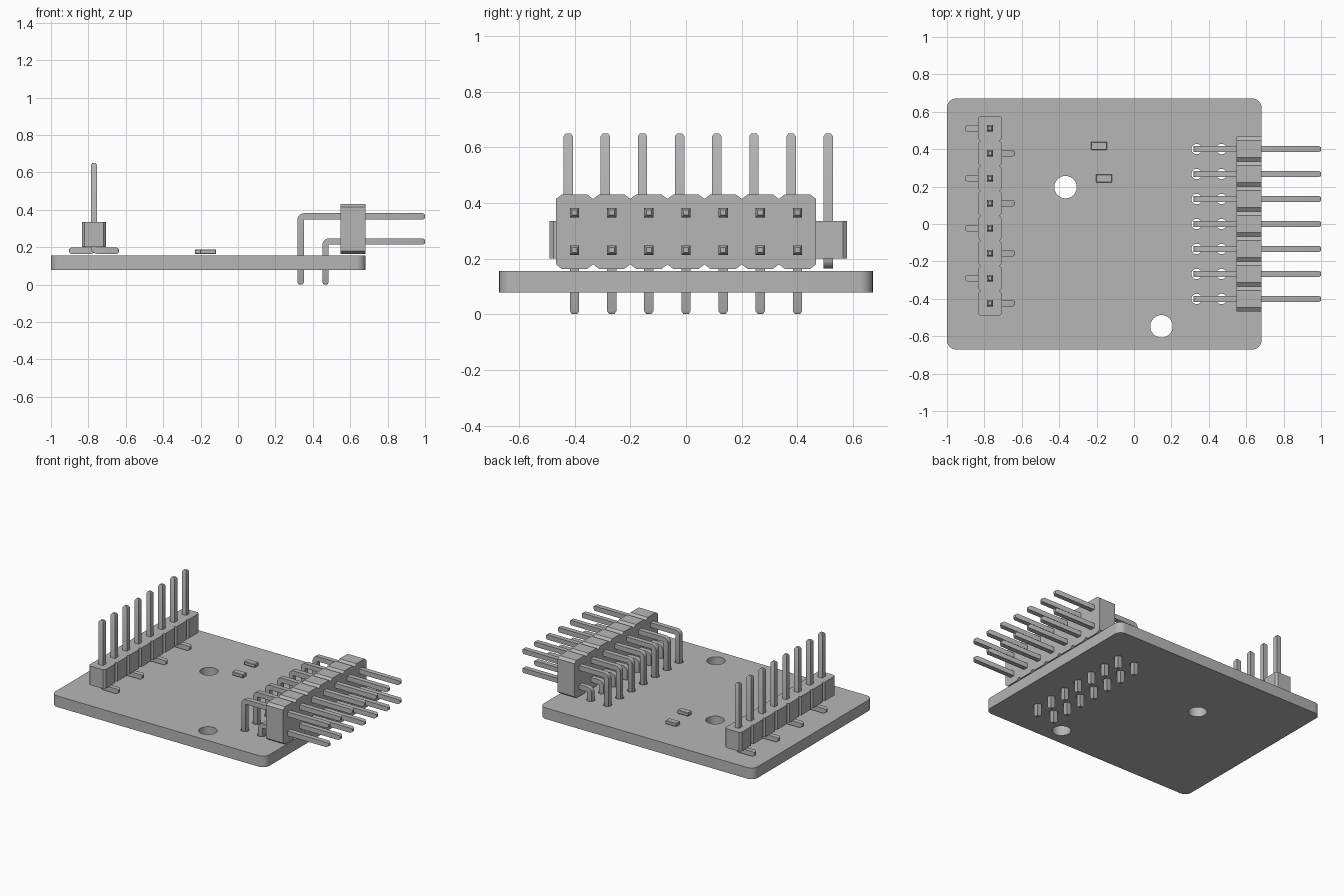
import bpy
import bmesh
import math
from mathutils import Matrix, Vector

cube = bpy.data.objects.get("Cube")
if cube:
    bpy.data.objects.remove(cube, do_unlink=True)

PITCH = 0.1335
PIN = 0.0168          # half width of a square pin
BOARD_LOW, BOARD_TOP = 0.077, 0.156

grey = bpy.data.materials.new("plain_grey")
grey.use_nodes = True
colour = (0.47, 0.47, 0.47, 1)
grey.diffuse_color = colour
grey.node_tree.nodes["Principled BSDF"].inputs["Base Color"].default_value = colour


def finish(name, bm, smooth=False):
    bmesh.ops.recalc_face_normals(bm, faces=bm.faces)
    mesh = bpy.data.meshes.new(name)
    bm.to_mesh(mesh)
    bm.free()
    mesh.materials.append(grey)
    obj = bpy.data.objects.new(name, mesh)
    bpy.context.collection.objects.link(obj)
    if smooth:
        smooth_edges(obj)
    return obj


def smooth_edges(obj):
    bpy.ops.object.select_all(action="DESELECT")
    obj.select_set(True)
    bpy.context.view_layer.objects.active = obj
    bpy.ops.object.shade_smooth_by_angle(angle=math.radians(35))


def prism(name, outline, depth, matrix):
    """Extrude a flat outline along its local z, then place it."""
    bm = bmesh.new()
    face = bm.faces.new([bm.verts.new((u, v, 0)) for u, v in outline])
    top = bmesh.ops.extrude_face_region(bm, geom=[face])["geom"]
    moved = [g for g in top if isinstance(g, bmesh.types.BMVert)]
    bmesh.ops.translate(bm, vec=(0, 0, depth), verts=moved)
    bm.transform(matrix)
    return finish(name, bm)


def header_outline(count, half, cut_u, cut_v):
    """Row of chamfered segments joined end to end along u."""
    side = []
    for i in range(count):
        a = (i - count / 2) * PITCH
        b = a + PITCH
        side += [(a, half - cut_v), (a + cut_u, half), (b - cut_u, half)]
    side.append((count * PITCH / 2, half - cut_v))
    return side + [(u, -v) for u, v in reversed(side)]


def bent_pin(name, start, corner, end, radius, taper_end):
    """Sweep a square section round one bend in the xz plane."""
    start, corner, end = Vector(start), Vector(corner), Vector(end)
    d1, d2 = (corner - start).normalized(), (end - corner).normalized()
    rings = [(start, d1, 0.55), (start + d1 * 0.011, d1, 1)]
    centre = corner - d1 * radius + d2 * radius
    for i in range(7):
        t = i / 6 * math.pi / 2
        point = centre - d2 * radius * math.cos(t) + d1 * radius * math.sin(t)
        rings.append((point, d1 * math.cos(t) + d2 * math.sin(t), 1))
    rings += [(end - d2 * 0.011, d2, 1), (end, d2, taper_end)]
    bm = bmesh.new()
    across = Vector((0, 1, 0))
    loops = []
    for point, direction, size in rings:
        n = direction.cross(across) * PIN * size
        w = across * PIN * size
        loops.append([bm.verts.new(point + p) for p in (n + w, n - w, -n - w, w - n)])
    for a, b in zip(loops, loops[1:]):
        for k in range(4):
            bm.faces.new((a[k], a[(k + 1) % 4], b[(k + 1) % 4], b[k]))
    bm.faces.new(loops[0])
    bm.faces.new(loops[-1])
    return finish(name, bm, smooth=True)


# Positions of the right-angle pin columns and rows
columns = [(i - 3) * PITCH for i in range(7)]
rows = [("upper", 0.335, 0.365), ("lower", 0.468, 0.23)]

# Circuit board with rounded corners
x0, x1, half_y, corner_r = -1.0, 0.682, 0.671, 0.05
outline = []
for q, (cx, cy) in enumerate([(x1, half_y), (x0, half_y), (x0, -half_y), (x1, -half_y)]):
    cx -= math.copysign(corner_r, cx)
    cy -= math.copysign(corner_r, cy)
    for s in range(9):
        t = (q + s / 8) * math.pi / 2
        outline.append((cx + corner_r * math.cos(t), cy + corner_r * math.sin(t)))
board = prism("circuit_board", outline, BOARD_TOP - BOARD_LOW,
              Matrix.Translation((0, 0, BOARD_LOW)))

# Drill cutter for mounting and pin holes
holes = [(-0.366, 0.197, 0.06, 40), (0.147, -0.547, 0.06, 40)]
holes += [(x, y, 0.028, 20) for _, x, _ in rows for y in columns]
bm = bmesh.new()
for x, y, r, sides in holes:
    bmesh.ops.create_cone(bm, cap_ends=True, segments=sides, radius1=r, radius2=r,
                          depth=0.3, matrix=Matrix.Translation((x, y, 0.115)))
cutter = finish("hole_cutter", bm)
cutter.hide_render = True
cutter.hide_set(True)
drill = board.modifiers.new("holes", "BOOLEAN")
drill.operation = "DIFFERENCE"
drill.solver = "EXACT"
drill.object = cutter
bpy.context.view_layer.objects.active = board
bpy.ops.object.modifier_apply(modifier=drill.name)
bpy.data.objects.remove(cutter, do_unlink=True)
smooth_edges(board)

# Right-angle header body: u runs along y, v along z, depth along x
to_side = Matrix(((0, 0, 1, 0.549), (1, 0, 0, 0), (0, 1, 0, 0.2965), (0, 0, 0, 1)))
prism("angled_header_body", header_outline(7, PITCH, 0.021, 0.016), PITCH, to_side)

# Right-angle pins
for row, x, z in rows:
    for i, y in enumerate(columns):
        bent_pin(f"angled_pin_{row}_{i + 1}", (x, y, 0), (x, y, z), (1, y, z), 0.019, 0.55)

# Upright header body: u runs along y, v along x, depth along z
upright_x, upright_y = -0.77, 0.044
to_top = Matrix(((0, 1, 0, upright_x), (1, 0, 0, upright_y), (0, 0, 1, 0.2), (0, 0, 0, 1)))
prism("upright_header_body", header_outline(8, 0.064, 0.014, 0.012), 0.135, to_top)

# Upright pins with feet on alternating sides
for i in range(8):
    y = upright_y + (3.5 - i) * PITCH
    side = -1 if i % 2 == 0 else 1
    foot_z = 0.181
    bent_pin(f"upright_pin_{i + 1}", (upright_x, y, 0.65), (upright_x, y, foot_z),
             (upright_x + side * 0.133, y, foot_z), 0.019, 0.6)

# Small surface components
for i, (x, y) in enumerate([(-0.188, 0.418), (-0.16, 0.244)]):
    bm = bmesh.new()
    place = Matrix.Translation((x, y, 0.175)) @ Matrix.Diagonal((0.086, 0.043, 0.025, 1))
    bmesh.ops.create_cube(bm, size=1, matrix=place)
    bmesh.ops.bevel(bm, geom=bm.edges[:], offset=0.003, segments=1, affect="EDGES")
    finish(f"chip_component_{i + 1}", bm)
